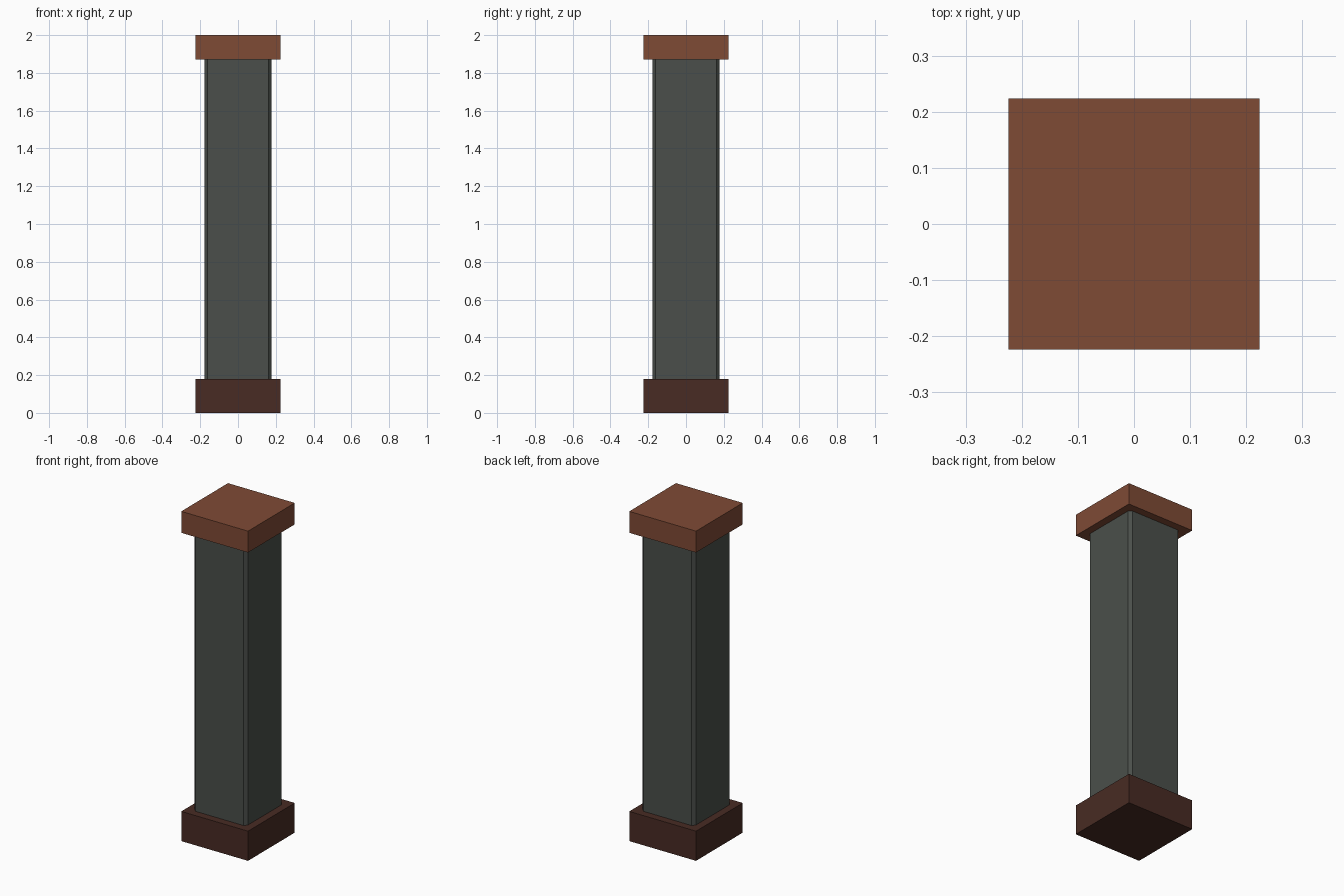
import bpy
import bmesh

cube = bpy.data.objects.get("Cube")
if cube:
    bpy.data.objects.remove(cube, do_unlink=True)


def material(name, colour):
    mat = bpy.data.materials.new(name)
    mat.use_nodes = True
    mat.diffuse_color = colour
    mat.node_tree.nodes["Principled BSDF"].inputs["Base Color"].default_value = colour
    return mat


def block(name, half, bottom, top, mat, chamfer=0):
    """Square block between two heights, with optional chamfered upright edges."""
    bm = bmesh.new()
    bmesh.ops.create_cube(bm, size=1)
    for v in bm.verts:
        v.co.x *= 2 * half
        v.co.y *= 2 * half
        v.co.z = top if v.co.z > 0 else bottom
    if chamfer:
        upright = [e for e in bm.edges if abs(e.verts[0].co.z - e.verts[1].co.z) > 0.01]
        bmesh.ops.bevel(bm, geom=upright, offset=chamfer, segments=1, affect="EDGES")
    mesh = bpy.data.meshes.new(name)
    bm.to_mesh(mesh)
    bm.free()
    mesh.materials.append(mat)
    obj = bpy.data.objects.new(name, mesh)
    bpy.context.collection.objects.link(obj)
    return obj


cap_brown = material("warm_brown", (0.212, 0.069, 0.036, 1))
base_brown = material("dark_brown", (0.065, 0.024, 0.017, 1))
shaft_grey = material("green_grey", (0.069, 0.078, 0.069, 1))

# Plinth, chamfered shaft and cap
block("base", 0.224, 0, 0.18, base_brown)
block("shaft", 0.178, 0.002, 1.9, shaft_grey, chamfer=0.0175)
block("cap", 0.224, 1.87, 2, cap_brown)
